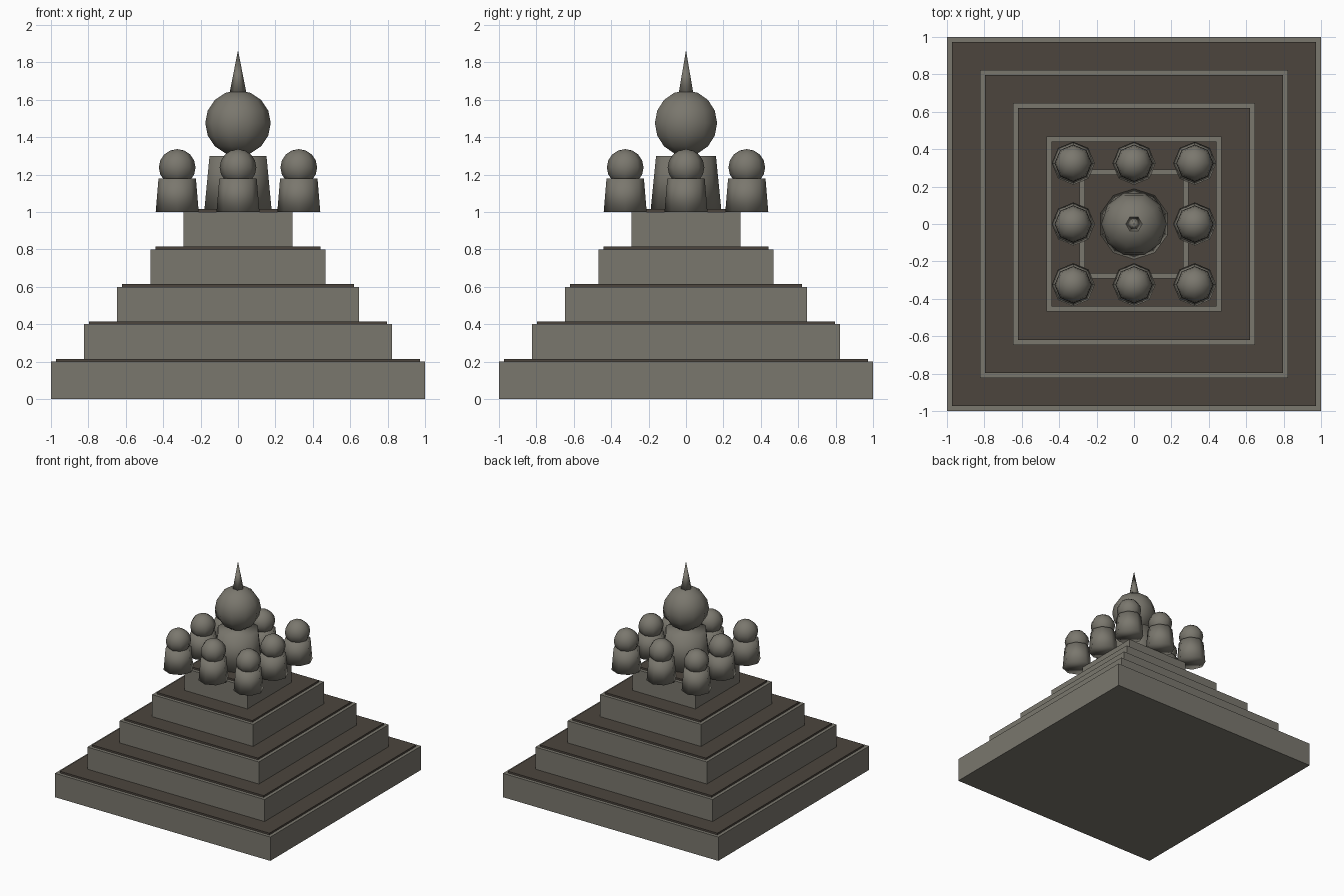
import bpy, math

if "Cube" in bpy.data.objects:
    bpy.data.objects.remove(bpy.data.objects["Cube"])


def material(name, rgb):
    m = bpy.data.materials.new(name)
    m.diffuse_color = (*rgb, 1)
    m.use_nodes = True
    m.node_tree.nodes["Principled BSDF"].inputs["Base Color"].default_value = m.diffuse_color
    return m


stone = material("grey_stone", (0.195, 0.185, 0.155))
paving = material("dark_paving", (0.072, 0.060, 0.048))


def finish(name, mat, smooth=False):
    ob = bpy.context.object
    ob.name = name
    ob.data.materials.append(mat)
    if smooth:
        bpy.ops.object.shade_smooth()
    return ob


def slab(name, half, z0, z1, mat):
    bpy.ops.mesh.primitive_cube_add(size=1, location=(0, 0, (z0 + z1) / 2))
    bpy.context.object.scale = (2 * half, 2 * half, z1 - z0)
    finish(name, mat)


def cone(name, x, y, z0, z1, r0, r1, sides, turn=0):
    bpy.ops.mesh.primitive_cone_add(vertices=sides, radius1=r0, radius2=r1, depth=z1 - z0,
                                    location=(x, y, (z0 + z1) / 2), rotation=(0, 0, turn))
    finish(name, stone, True)


def ball(name, x, y, z, r, segments, rings, turn=0):
    bpy.ops.mesh.primitive_uv_sphere_add(segments=segments, ring_count=rings, radius=r,
                                         location=(x, y, z), rotation=(0, 0, turn))
    finish(name, stone, True)


# Five stepped terraces, each with a slightly inset dark walkway
for i in range(5):
    half = 1.0 - 0.177 * i
    top = 0.2 * (i + 1)
    slab(f"terrace_{i + 1}", half, top - 0.2, top, stone)
    slab(f"walkway_{i + 1}", half - 0.027, top - 0.005, top + 0.015, paving)

# Ring of eight small domed shrines
for ix in (-1, 0, 1):
    for iy in (-1, 0, 1):
        if ix or iy:
            x, y = 0.325 * ix, 0.325 * iy
            cone("small_shrine_base", x, y, 1.0, 1.18, 0.115, 0.1, 8)
            ball("small_shrine_dome", x, y, 1.238, 0.098, 8, 8)

# Large central shrine with dome and spire
cone("central_base", 0, 0, 1.0, 1.3, 0.19, 0.16, 10)
ball("central_dome", 0, 0, 1.475, 0.175, 10, 8, math.pi / 2)
cone("spire", 0, 0, 1.62, 1.865, 0.048, 0.0, 6, math.pi / 2)
